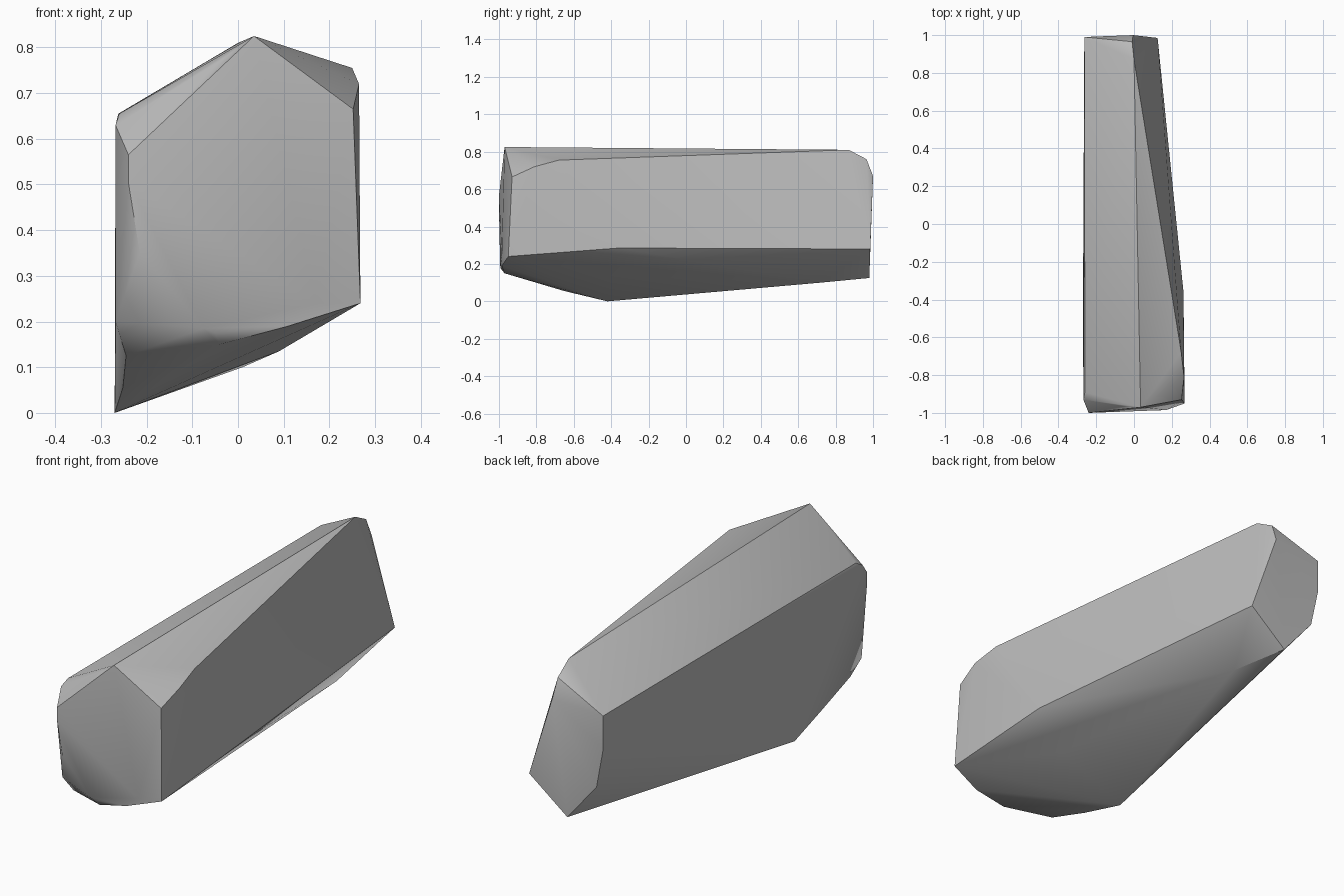
import bpy, bmesh, math

# Corner points of the faceted stone, grouped by region
front_rim = [
    (0.035, -0.97, 0.825), (-0.05, -0.965, 0.763), (-0.24, -1.0, 0.565),
    (-0.24, -1.0, 0.505), (-0.215, -0.997, 0.35), (-0.15, -0.995, 0.275),
    (-0.075, -0.993, 0.185), (-0.05, -0.99, 0.175), (0.11, -0.985, 0.19),
    (0.17, -0.985, 0.24), (0.268, -0.95, 0.24), (0.252, -0.93, 0.665),
]
left_side = [
    (-0.268, -0.93, 0.63), (-0.26, -0.89, 0.655), (-0.268, -0.92, 0.2),
    (-0.245, -0.87, 0.125), (-0.262, 0.99, 0.655), (-0.263, 0.99, 0.5),
    (-0.225, 0.985, 0.31),
]
right_side = [
    (0.265, -0.81, 0.72), (0.25, -0.68, 0.755), (0.262, -0.36, 0.285),
    (0.125, 0.985, 0.28),
]
underside = [
    (-0.04, -0.97, 0.15), (-0.252, -0.65, 0.055), (-0.27, -0.42, 0.0),
    (0.09, -0.40, 0.135), (0.01, 0.72, 0.10), (-0.07, 0.98, 0.125),
]
back_top = [(0.0, 0.87, 0.81), (-0.01, 0.965, 0.76), (-0.005, 1.0, 0.67)]

# Wrap the points in a convex skin
bm = bmesh.new()
for p in front_rim + left_side + right_side + underside + back_top:
    bm.verts.new(p)
hull = bmesh.ops.convex_hull(bm, input=bm.verts)
loose = [v for v in bm.verts if not v.link_faces]
bmesh.ops.delete(bm, geom=loose, context='VERTS')
bmesh.ops.recalc_face_normals(bm, faces=bm.faces)

mesh = bpy.data.meshes.new("stone")
bm.to_mesh(mesh)
bm.free()
stone = bpy.data.objects.new("stone", mesh)
bpy.context.collection.objects.link(stone)

# Single grey colour
grey = bpy.data.materials.new("stone grey")
grey.diffuse_color = (0.5, 0.5, 0.5, 1)
mesh.materials.append(grey)

# Soft shading over shallow facets, crisp main edges
bpy.context.view_layer.objects.active = stone
stone.select_set(True)
bpy.ops.object.shade_smooth_by_angle(angle=math.radians(30))
